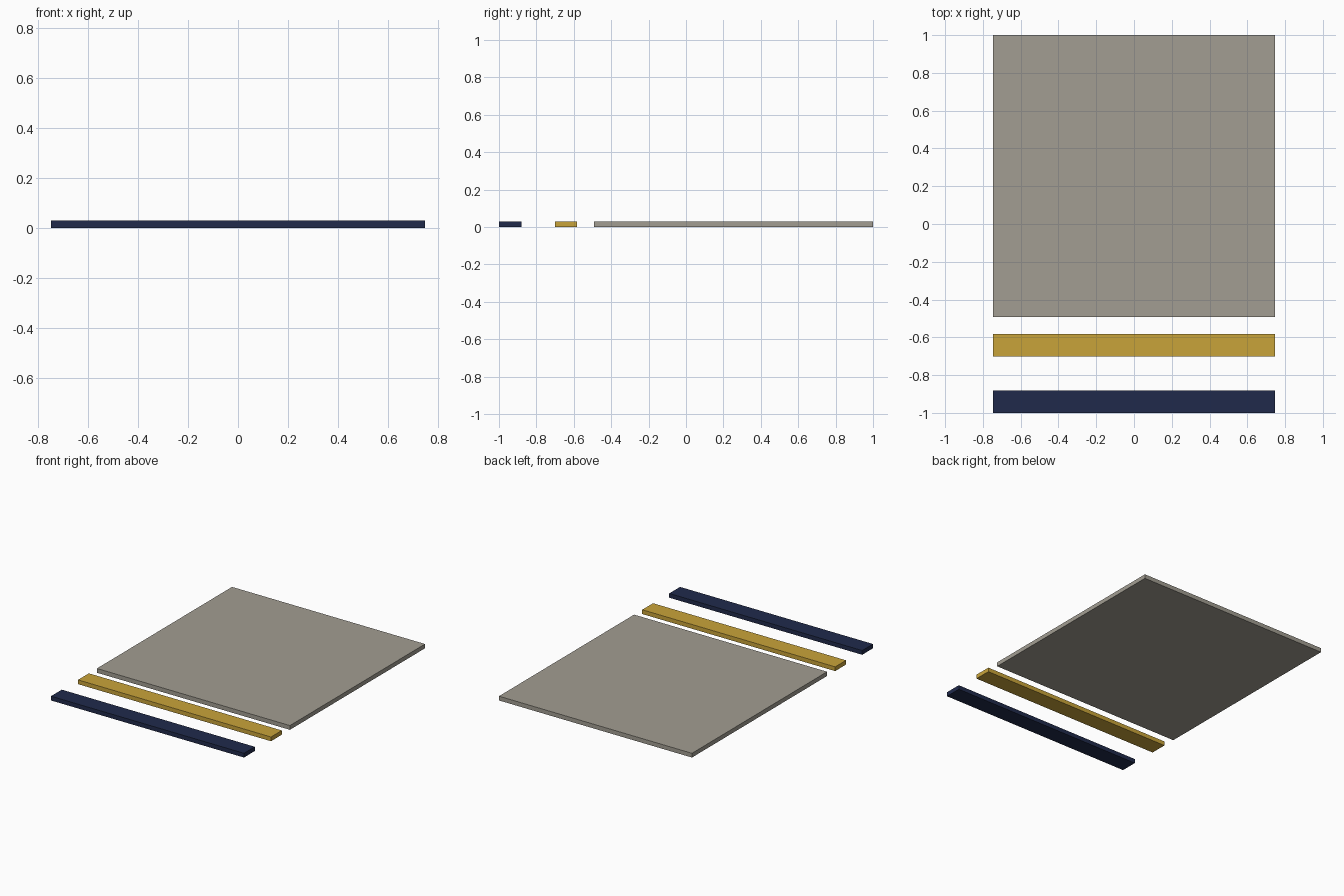
import bpy
import bmesh

if "Cube" in bpy.data.objects:
    bpy.data.objects.remove(bpy.data.objects["Cube"])

U = 2 / 134      # layout unit: total depth is 134 units
WIDTH = 100 * U
HEIGHT = 2 * U


def linear(hex_code):
    out = []
    for i in (0, 2, 4):
        c = int(hex_code[i:i + 2], 16) / 255
        out.append(c / 12.92 if c <= 0.04045 else ((c + 0.055) / 1.055) ** 2.4)
    return (*out, 1)


def slab(name, start, depth, material, colour):
    """Flat box standing on z = 0, starting `start` units behind the front edge."""
    mat = bpy.data.materials.new(material)
    mat.diffuse_color = linear(colour)
    mat.use_nodes = True
    mat.node_tree.nodes["Principled BSDF"].inputs["Base Color"].default_value = mat.diffuse_color
    mesh = bpy.data.meshes.new(name)
    bm = bmesh.new()
    bmesh.ops.create_cube(bm, size=1)
    bmesh.ops.scale(bm, vec=(WIDTH, depth * U, HEIGHT), verts=bm.verts)
    bmesh.ops.translate(bm, vec=(0, -1 + (start + depth / 2) * U, HEIGHT / 2), verts=bm.verts)
    bm.to_mesh(mesh)
    bm.free()
    mesh.materials.append(mat)
    obj = bpy.data.objects.new(name, mesh)
    bpy.context.collection.objects.link(obj)


# Two narrow strips in front of a large square panel
slab("front_strip", 0, 8, "navy", "202A4B")
slab("middle_strip", 20, 8, "gold", "C9A43A")
slab("square_panel", 34, 100, "warm grey", "A29D92")
